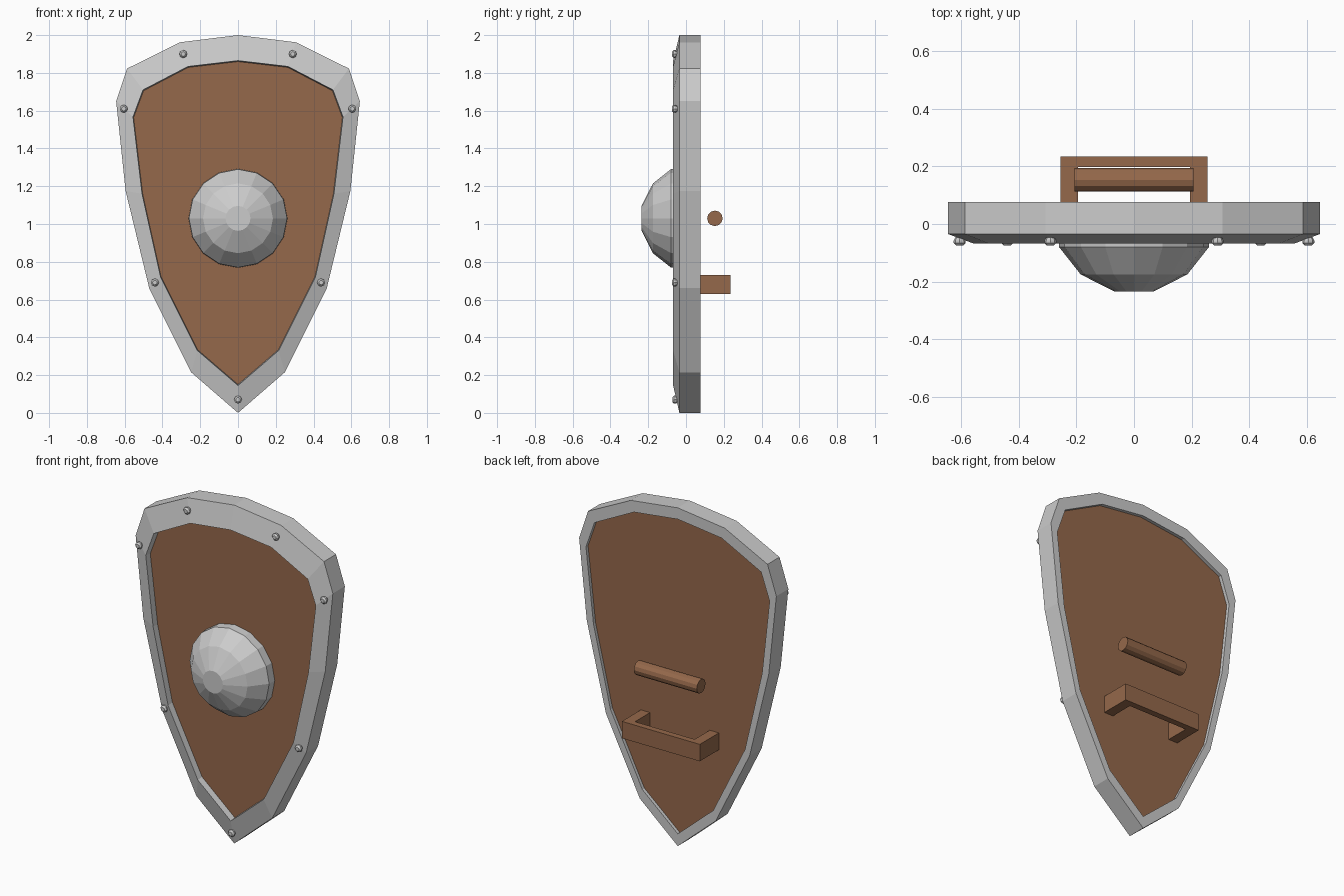
import bpy, bmesh, math
from mathutils import Matrix, Vector

if "Cube" in bpy.data.objects:
    bpy.data.objects.remove(bpy.data.objects["Cube"])

wood = bpy.data.materials.new("wood")
wood.diffuse_color = (0.30, 0.14, 0.07, 1)
wood.use_nodes = True
wood.node_tree.nodes["Principled BSDF"].inputs["Base Color"].default_value = wood.diffuse_color

# right half of the outline, top to tip: (outer x, outer z, inner x, inner z)
HALF = [(0, 2.0, 0, 1.865), (0.307, 1.962, 0.265, 1.834), (0.587, 1.823, 0.503, 1.71),
        (0.645, 1.65, 0.556, 1.567), (0.595, 1.175, 0.508, 1.16), (0.47, 0.66, 0.41, 0.72),
        (0.248, 0.215, 0.215, 0.33), (0, 0.0, 0, 0.145)]
OUTLINE = HALF + [(-a, b, -c, d) for a, b, c, d in HALF[-2:0:-1]]


def finish(bm, name, mat=None):
    bmesh.ops.recalc_face_normals(bm, faces=bm.faces)
    me = bpy.data.meshes.new(name)
    bm.to_mesh(me)
    bm.free()
    ob = bpy.data.objects.new(name, me)
    bpy.context.collection.objects.link(ob)
    if mat:
        me.materials.append(mat)
    return ob


def outline_loop(bm, f, y):
    """Closed loop at fraction f from outer (0) to inner (1) outline."""
    return [bm.verts.new((a + (c - a) * f, y, b + (d - b) * f)) for a, b, c, d in OUTLINE]


def bridge(bm, l0, l1):
    n = len(l0)
    for i in range(n):
        j = (i + 1) % n
        bm.faces.new((l0[i], l0[j], l1[j], l1[i]))


def dome(name, x, z, rings, sides):
    """Stack of (radius, y) rings along y, capped at both ends."""
    bm = bmesh.new()
    loops = []
    for r, y in rings:
        loops.append([bm.verts.new((x + r * math.sin(2 * math.pi * k / sides), y,
                                    z + r * math.cos(2 * math.pi * k / sides)))
                      for k in range(sides)])
    for a, b in zip(loops, loops[1:]):
        bridge(bm, a, b)
    bm.faces.new(loops[0])
    bm.faces.new(loops[-1])
    return finish(bm, name)


# metal rim: sloped front, recesses for the panel front and back
bm = bmesh.new()
loops = [outline_loop(bm, f, y) for f, y in
         [(0, -0.035), (1, -0.068), (1.04, -0.028), (0.5, -0.028), (0.5, 0.077), (0, 0.077)]]
for k in range(len(loops)):
    bridge(bm, loops[k], loops[(k + 1) % len(loops)])
finish(bm, "rim")

# wooden panel
bm = bmesh.new()
a, b = outline_loop(bm, 0.46, -0.03), outline_loop(bm, 0.46, 0.057)
bridge(bm, a, b)
bm.faces.new(a)
bm.faces.new(b)
finish(bm, "panel", wood)

# central boss
dome("boss", 0, 1.03, [(0.262, -0.025), (0.26, -0.08), (0.185, -0.175), (0.066, -0.235)], 16)

# rivets on the rim
spots = [(0, 0.07, -0.05)]
for x, z, y in [(0.29, 1.9, -0.053), (0.605, 1.61, -0.053), (0.44, 0.69, -0.053)]:
    spots += [(x, z, y), (-x, z, y)]
for x, z, y in spots:
    dome("rivet", x, z, [(0.012, y + 0.012), (0.021, y - 0.005), (0.021, y - 0.013),
                         (0.012, y - 0.022)], 8)

# hand grip
bm = bmesh.new()
bmesh.ops.create_cone(bm, cap_ends=True, segments=12, radius1=0.041, radius2=0.041, depth=0.412,
                      matrix=Matrix.Translation((0, 0.153, 1.03)) @ Matrix.Rotation(math.pi / 2, 4, 'Y'))
finish(bm, "hand_grip", wood)

# arm strap: U profile extruded upwards
bm = bmesh.new()
right = [(0.195, 0.198), (0.195, 0.05), (0.255, 0.05), (0.255, 0.235)]
profile = right + [(-x, y) for x, y in reversed(right)]
face = bm.faces.new([bm.verts.new((x, y, 0.63)) for x, y in profile])
ext = bmesh.ops.extrude_face_region(bm, geom=[face])
bmesh.ops.translate(bm, vec=Vector((0, 0, 0.1)),
                    verts=[v for v in ext["geom"] if isinstance(v, bmesh.types.BMVert)])
finish(bm, "arm_strap", wood)
